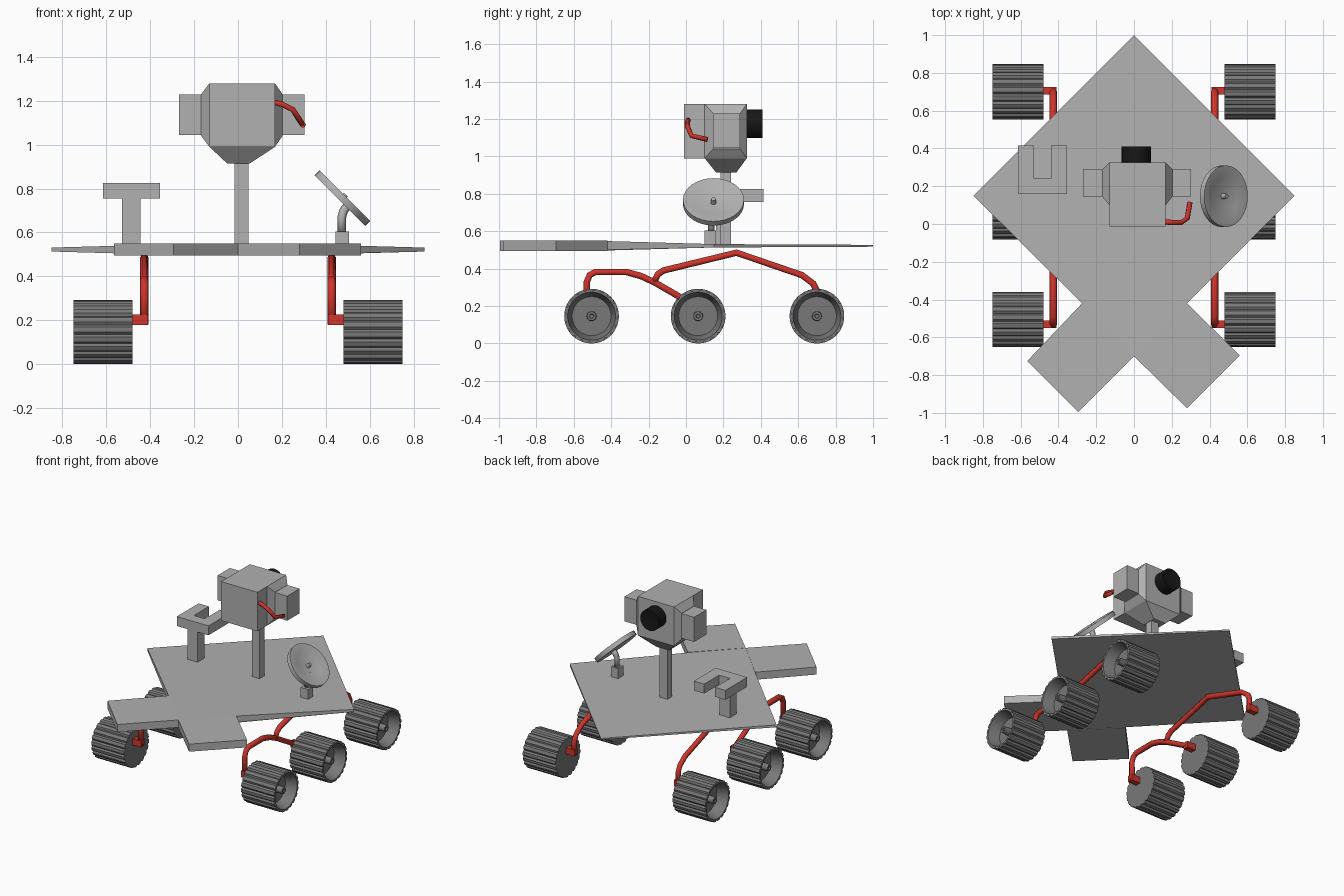
import bpy, bmesh, math
from mathutils import Matrix, Vector

if "Cube" in bpy.data.objects:
    bpy.data.objects.remove(bpy.data.objects["Cube"])


def material(name, rgb):
    m = bpy.data.materials.new(name)
    m.diffuse_color = (*rgb, 1)
    m.use_nodes = True
    m.node_tree.nodes["Principled BSDF"].inputs["Base Color"].default_value = m.diffuse_color
    return m


GREY = material("light grey", (0.44, 0.44, 0.44))
DARK = material("wheel grey", (0.19, 0.19, 0.19))
RED = material("red", (0.62, 0.035, 0.025))
BLACK = material("black", (0.008, 0.008, 0.008))


def finish(name, bm, mat, smooth=False):
    bmesh.ops.recalc_face_normals(bm, faces=bm.faces)
    me = bpy.data.meshes.new(name)
    bm.to_mesh(me)
    bm.free()
    me.materials.append(mat)
    ob = bpy.data.objects.new(name, me)
    bpy.context.collection.objects.link(ob)
    if smooth:
        bpy.context.view_layer.objects.active = ob
        ob.select_set(True)
        bpy.ops.object.shade_smooth_by_angle(angle=math.radians(30))
        ob.select_set(False)
    return ob


def loft(name, low, high, mat=GREY):
    """Solid between two matching outlines."""
    bm = bmesh.new()
    a = [bm.verts.new(p) for p in low]
    b = [bm.verts.new(p) for p in high]
    bm.faces.new(a)
    bm.faces.new(b)
    for i in range(len(a)):
        j = (i + 1) % len(a)
        bm.faces.new((a[i], a[j], b[j], b[i]))
    return finish(name, bm, mat)


def rect(x0, x1, y0, y1, z):
    return [(x0, y0, z), (x1, y0, z), (x1, y1, z), (x0, y1, z)]


def rect_x(x, y0, y1, z0, z1):
    return [(x, y0, z0), (x, y1, z0), (x, y1, z1), (x, y0, z1)]


def box(name, x0, x1, y0, y1, z0, z1, mat=GREY):
    return loft(name, rect(x0, x1, y0, y1, z0), rect(x0, x1, y0, y1, z1), mat)


def lathe(name, profile, place, segs, mat, smooth=False, groove=0.0):
    """Turn (radius, height) points round local z; groove cuts treads at the widest radius."""
    bm = bmesh.new()
    widest = max(r for r, h in profile)
    rings = []
    for r, h in profile:
        if r == 0:
            rings.append([bm.verts.new((0, 0, h))] * segs)
            continue
        ring = []
        for i in range(segs):
            t = 2 * math.pi * i / segs
            q = r - groove if r == widest and i % 4 == 3 else r
            ring.append(bm.verts.new((q * math.cos(t), q * math.sin(t), h)))
        rings.append(ring)
    for a, b in zip(rings, rings[1:]):
        for i in range(segs):
            j = (i + 1) % segs
            bm.faces.new(list(dict.fromkeys((a[i], a[j], b[j], b[i]))))
    bm.transform(place)
    return finish(name, bm, mat, smooth)


def tube(name, points, radius, mat, res=1):
    cu = bpy.data.curves.new(name + "_path", 'CURVE')
    cu.dimensions = '3D'
    cu.bevel_depth = radius
    cu.bevel_resolution = res
    cu.use_fill_caps = True
    sp = cu.splines.new('POLY')
    sp.points.add(len(points) - 1)
    for p, co in zip(sp.points, points):
        p.co = (*co, 1)
    tmp = bpy.data.objects.new(name + "_path", cu)
    bpy.context.collection.objects.link(tmp)
    bpy.context.view_layer.update()
    me = bpy.data.meshes.new_from_object(
        tmp.evaluated_get(bpy.context.evaluated_depsgraph_get()))
    bpy.data.objects.remove(tmp)
    bm = bmesh.new()
    bm.from_mesh(me)
    bmesh.ops.remove_doubles(bm, verts=bm.verts, dist=1e-5)
    bpy.data.meshes.remove(me)
    return finish(name, bm, mat)


# Deck: diamond panel thinning toward its tips, plus two front panels
def slab(name, outline):
    loft(name, [(x, y, 0.522 - t) for x, y, t in outline],
         [(x, y, 0.522 + t) for x, y, t in outline])


slab("deck", [(0, 1, 0.005), (-0.85, 0.15, 0.009), (-0.275, -0.42, 0.025),
              (0, -0.70, 0.027), (0.28, -0.42, 0.025), (0.85, 0.15, 0.009)])
slab("front_panel_left", [(0, -0.70, 0.028), (-0.275, -0.42, 0.028),
                          (-0.565, -0.725, 0.028), (-0.295, -0.995, 0.028)])
slab("front_panel_right", [(0, -0.70, 0.028), (0.28, -0.42, 0.028),
                           (0.56, -0.695, 0.028), (0.28, -0.975, 0.028)])

# Wheels and suspension on both sides
wheel = [(0, 0), (0.146, 0), (0.146, 0.27), (0.128, 0.27), (0.104, 0.19),
         (0.026, 0.19), (0.024, 0.25), (0.012, 0.25), (0.010, 0.24), (0, 0.24)]
rocker = [(0.70, 0.18), (0.70, 0.28), (0.68, 0.32), (0.62, 0.365), (0.27, 0.485),
          (-0.12, 0.390), (-0.15, 0.370), (-0.17, 0.33)]
bogie = [(-0.53, 0.18), (-0.53, 0.33), (-0.515, 0.365), (-0.485, 0.382), (-0.32, 0.382),
         (-0.24, 0.36), (-0.165, 0.325), (-0.01, 0.235), (0.05, 0.20)]
for side, s in (("left", -1), ("right", 1)):
    for label, y in (("front", -0.505), ("middle", 0.065), ("rear", 0.70)):
        place = (Matrix.Translation((s * 0.48, y, 0.146)) @
                 Matrix.Rotation(s * math.pi / 2, 4, 'Y'))
        lathe(f"{label}_wheel_{side}", wheel, place, 80, DARK, groove=0.010)
    for label, path in (("rocker_arm", rocker), ("bogie_arm", bogie)):
        tube(f"{label}_{side}", [(s * 0.427, y, z) for y, z in path], 0.02, RED)
    for label, y in (("front", -0.53), ("middle", 0.05), ("rear", 0.705)):
        xs = sorted((s * 0.41, s * 0.49))
        box(f"{label}_axle_{side}", *xs, y - 0.02, y + 0.02, 0.178, 0.225, RED)

# Mast and camera head
box("mast", -0.015, 0.048, 0.185, 0.24, 0.53, 0.93)
box("camera_head", -0.13, 0.168, -0.012, 0.325, 0.99, 1.28)
loft("head_base", rect(-0.05, 0.055, 0.16, 0.27, 0.915), rect(-0.13, 0.168, 0.10, 0.325, 0.99))
for side, x0, x1, x2 in (("left", -0.13, -0.168, -0.27), ("right", 0.168, 0.203, 0.303)):
    loft(f"head_cheek_{side}", rect_x(x0, 0.10, 0.325, 0.99, 1.28),
         rect_x(x1, 0.145, 0.29, 1.04, 1.23))
    loft(f"side_pod_{side}", rect_x(x1, 0.145, 0.29, 1.045, 1.228),
         rect_x(x2, 0.145, 0.29, 1.045, 1.228))
lathe("camera_lens", [(0, 0), (0.077, 0), (0.077, 0.088), (0.065, 0.088), (0, 0.06)],
      Matrix.Translation((0.012, 0.322, 1.175)) @ Matrix.Rotation(-math.pi / 2, 4, 'X'),
      32, BLACK, True)
tube("head_handle", [(0.155, 0.012, 1.195), (0.20, 0.008, 1.185), (0.25, 0.008, 1.16),
                     (0.282, 0.03, 1.11), (0.296, 0.115, 1.09)], 0.014, RED)

# Forked instrument on a post
u = [(-0.615, 0.16), (-0.355, 0.16), (-0.355, 0.415), (-0.44, 0.415),
     (-0.44, 0.24), (-0.53, 0.24), (-0.53, 0.415), (-0.615, 0.415)]
loft("fork", [(x, y, 0.755) for x, y in u], [(x, y, 0.825) for x, y in u])
box("fork_post", -0.528, -0.445, 0.16, 0.24, 0.53, 0.756)

# Tilted dish antenna
box("dish_foot", 0.445, 0.505, 0.10, 0.16, 0.53, 0.605)
tube("dish_stem", [(0.473, 0.135, 0.60), (0.473, 0.135, 0.67), (0.482, 0.14, 0.70),
                   (0.50, 0.145, 0.722), (0.472, 0.15, 0.75)][:4], 0.02, GREY)
dish = [(0, -0.032), (0.163, -0.032), (0.163, 0), (0.150, 0), (0.10, -0.012),
        (0.05, -0.020), (0.015, -0.022), (0.012, 0.006), (0, 0.006)]
lathe("dish", dish, Matrix.Translation((0.487, 0.147, 0.768)) @
      Matrix.Rotation(math.radians(45), 4, 'Y'), 32, GREY, True)
